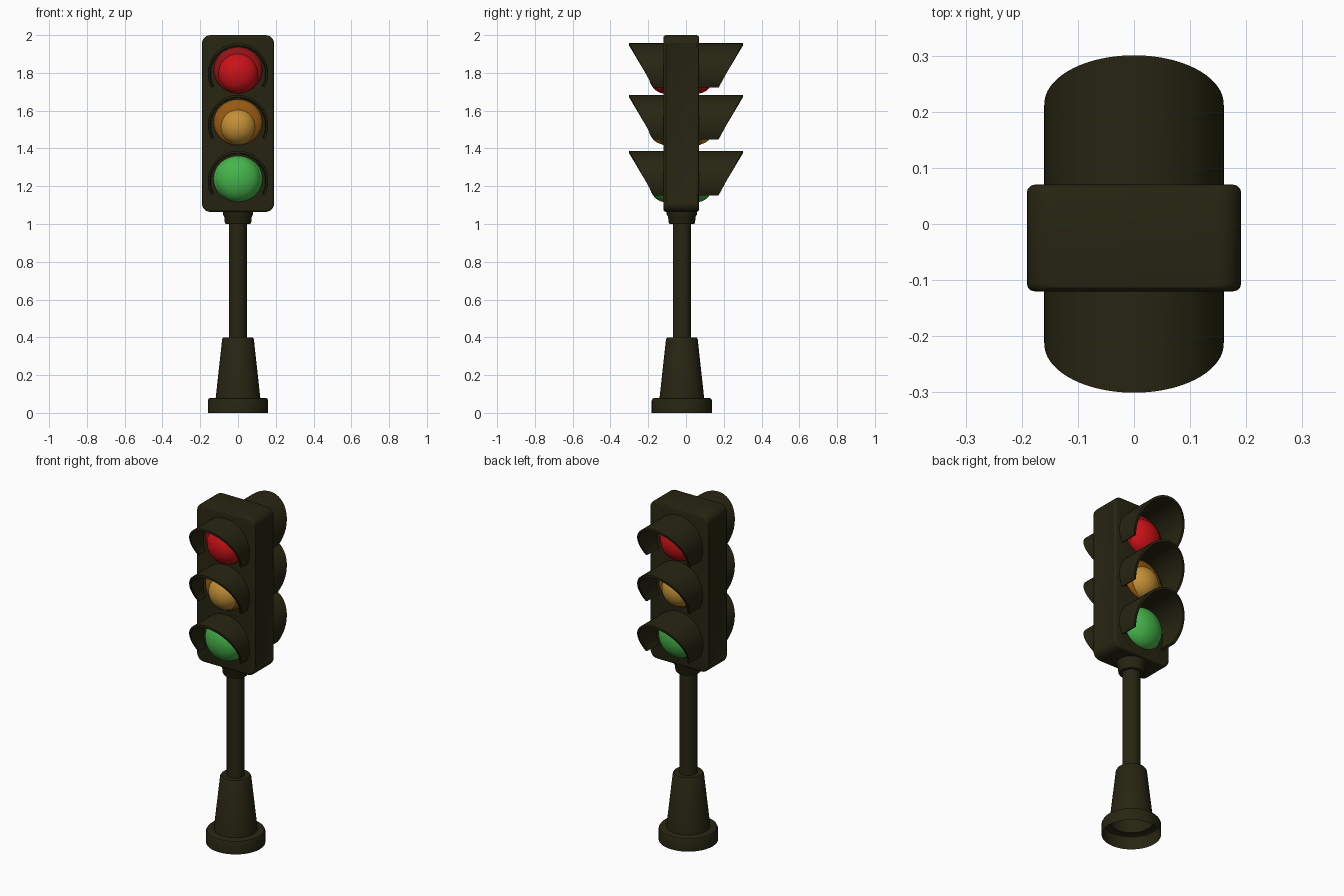
import bpy, bmesh, math

if "Cube" in bpy.data.objects:
    bpy.data.objects.remove(bpy.data.objects["Cube"])

AXIS_Y = -0.022      # post axis, under the middle of the housing


def material(name, rgb):
    m = bpy.data.materials.new(name)
    m.diffuse_color = (*rgb, 1)
    m.use_nodes = True
    m.node_tree.nodes["Principled BSDF"].inputs["Base Color"].default_value = m.diffuse_color
    return m


DARK = material("dark_olive_metal", (0.020, 0.019, 0.006))
RED = material("red_glass", (0.60, 0.006, 0.009))
RED_RIM = material("deep_red_glass", (0.29, 0.006, 0.008))
AMBER = material("amber_glass", (0.55, 0.28, 0.035))
AMBER_RIM = material("burnt_orange_glass", (0.31, 0.10, 0.006))
GREEN = material("green_glass", (0.06, 0.46, 0.07))


def finish(name, bm, mat, angle=35):
    bmesh.ops.recalc_face_normals(bm, faces=bm.faces[:])
    me = bpy.data.meshes.new(name)
    bm.to_mesh(me)
    bm.free()
    ob = bpy.data.objects.new(name, me)
    bpy.context.collection.objects.link(ob)
    me.materials.append(mat)
    bpy.ops.object.select_all(action='DESELECT')
    ob.select_set(True)
    bpy.context.view_layer.objects.active = ob
    bpy.ops.object.shade_smooth_by_angle(angle=math.radians(angle))
    return ob


def lathe(name, profile, mat, steps=40):
    bm = bmesh.new()
    vs = [bm.verts.new((r, AXIS_Y, z)) for r, z in profile]
    es = [bm.edges.new(p) for p in zip(vs, vs[1:])]
    bmesh.ops.spin(bm, geom=vs + es, cent=(0, AXIS_Y, 0), axis=(0, 0, 1),
                   angle=2 * math.pi, steps=steps)
    bmesh.ops.remove_doubles(bm, verts=bm.verts[:], dist=1e-5)
    return finish(name, bm, mat)


# Post: foot (open underneath), tapered sleeve, pole, collar
lathe("foot_and_sleeve", [(0.16, 0), (0.16, 0.065), (0.155, 0.075), (0.145, 0.08),
                          (0.118, 0.08), (0.084, 0.39), (0.078, 0.40), (0.047, 0.40)], DARK)
lathe("pole", [(0.048, 0.395), (0.048, 1.01)], DARK)
lathe("collar", [(0.047, 1.0), (0.065, 1.0), (0.070, 1.008), (0.073, 1.04),
                 (0.080, 1.05), (0.080, 1.075)], DARK)


# Housing: rounded box with shallow recessed side panels
def housing():
    bm = bmesh.new()
    bmesh.ops.create_cube(bm, size=1)
    for v in bm.verts:
        v.co.x *= 0.382
        v.co.y = v.co.y * 0.19 - 0.025
        v.co.z = v.co.z * 0.936 + 1.532
    along_y = [e for e in bm.edges
               if abs(e.verts[0].co.y - e.verts[1].co.y) > 0.1]
    bmesh.ops.bevel(bm, geom=along_y, offset=0.045, segments=6, profile=0.5,
                    affect='EDGES')
    rims = [e for e in bm.edges if len(e.link_faces) == 2
            and e.calc_face_angle() > math.radians(60)]
    bmesh.ops.bevel(bm, geom=rims, offset=0.014, segments=3, profile=0.5,
                    affect='EDGES')
    bm.normal_update()
    sides = [f for f in bm.faces if abs(f.normal.x) > 0.999 and f.calc_area() > 0.05]
    bmesh.ops.inset_individual(bm, faces=sides, thickness=0.012, depth=-0.004)
    finish("housing", bm, DARK, 30)


housing()


# Hood: open-bottomed tube with a slanted front cut
def hood(name, cz, side, steps=44):
    bm = bmesh.new()
    loops = []
    for i in range(steps + 1):
        a = math.radians(-28 + 236 * i / steps)
        z_out = 0.16 * math.sin(a)
        tip = 0.2135 + 0.545 * z_out
        loops.append([bm.verts.new((r * math.cos(a), side * y, cz + r * math.sin(a)))
                      for r, y in ((0.16, 0.05), (0.16, tip),
                                   (0.147, tip), (0.142, 0.05))])
    for p, q in zip(loops, loops[1:]):
        for k in range(4):
            n = (k + 1) % 4
            bm.faces.new((p[k], p[n], q[n], q[k]))
    bm.faces.new(loops[0])
    bm.faces.new(loops[-1])
    finish(name, bm, DARK, 40)


# Lens: stretched sphere half sunk into the housing
def dome(name, centre, size, mat):
    bm = bmesh.new()
    bmesh.ops.create_uvsphere(bm, u_segments=40, v_segments=24, radius=1)
    for v in bm.verts:
        v.co = [c + s * p for c, s, p in zip(centre, size, v.co)]
    finish(name, bm, mat)


# name, hood height, rim height, rim material, lens height, lens radius, material
LAMPS = [("red", 1.797, 1.815, RED_RIM, 1.800, 0.109, RED),
         ("amber", 1.523, 1.538, AMBER_RIM, 1.518, 0.097, AMBER),
         ("green", 1.227, 1.239, GREEN, 1.239, 0.122, GREEN)]

for label, (side, face) in {"front": (-1, -0.115), "back": (1, 0.065)}.items():
    for colour, hz, rz, rim_mat, lz, r, mat in LAMPS:
        hood(f"{label}_{colour}_hood", hz, side)
        dome(f"{label}_{colour}_lens_rim", (0, face, rz), (0.13, 0.045, 0.122), rim_mat)
        dome(f"{label}_{colour}_lens", (0, face, lz), (r, 0.085, r), mat)
